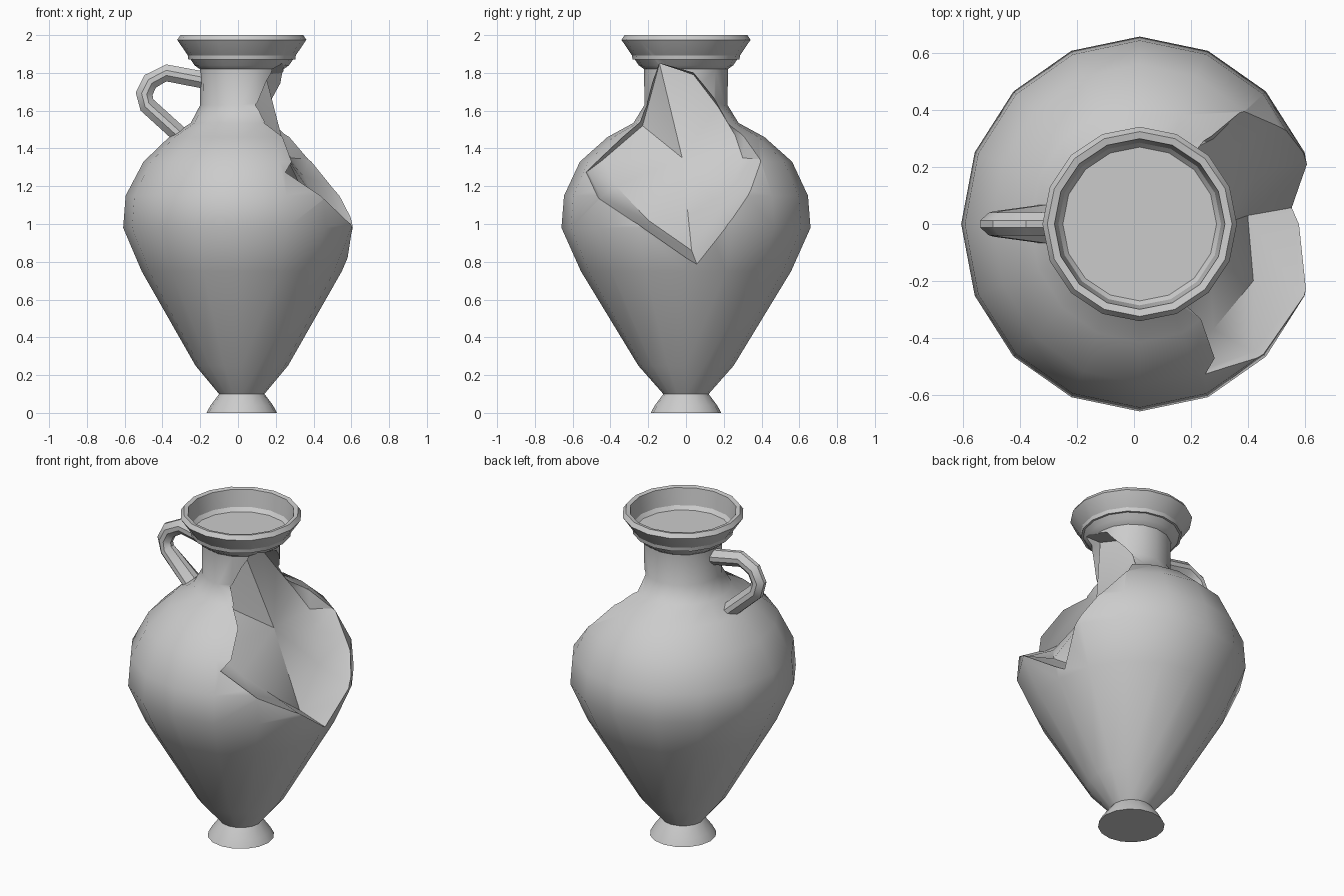
import bpy, bmesh, math
from mathutils import Vector

if "Cube" in bpy.data.objects:
    bpy.data.objects.remove(bpy.data.objects["Cube"])

CX = 0.02     # vessel axis
SIDES = 16


def make_object(name, bm):
    bmesh.ops.recalc_face_normals(bm, faces=bm.faces)
    me = bpy.data.meshes.new(name)
    bm.to_mesh(me)
    bm.free()
    ob = bpy.data.objects.new(name, me)
    bpy.context.collection.objects.link(ob)
    return ob


def loft(bm, rings, cap=True):
    """Skin a list of point rings into a closed solid."""
    loops = [[bm.verts.new(p) for p in r] for r in rings]
    n = len(loops[0])
    for a, b in zip(loops, loops[1:]):
        for i in range(n):
            j = (i + 1) % n
            bm.faces.new((a[i], a[j], b[j], b[i]))
    if cap:
        bm.faces.new(loops[0])
        bm.faces.new(loops[-1])
    return loops


def smooth(ob, deg):
    bpy.ops.object.select_all(action='DESELECT')
    ob.select_set(True)
    bpy.context.view_layer.objects.active = ob
    bpy.ops.object.shade_smooth_by_angle(angle=math.radians(deg))


# Vessel: foot, body, neck and dished rim (radius, z, y stretch)
profile = [(.187, 0, 1), (.165, .04, 1), (.12, .1, 1), (.245, .25, 1.03),
           (.53, .75, 1.05), (.628, .98, 1.05), (.615, 1.15, 1.05), (.52, 1.33, 1.08),
           (.385, 1.46, 1.08), (.27, 1.535, 1.03), (.22, 1.63, 1), (.222, 1.82, 1),
           (.25, 1.84, 1), (.335, 1.965, 1), (.342, 1.975, 1), (.325, 2, 1),
           (.30, 1.995, 1), (.283, 1.87, 1)]
bm = bmesh.new()
rings = []
for r, z, s in profile:
    angs = [2 * math.pi * i / SIDES for i in range(SIDES)]
    rings.append([(CX + r * math.cos(a), r * s * math.sin(a), z) for a in angs])
loft(bm, rings)
vessel = make_object("vessel", bm)

# Broken opening: inner edge on the flat back, outer edge on the vessel skin
inner = [(.40, .03, .86), (.43, .17, 1.1), (.35, .26, 1.25), (.28, .30, 1.35),
         (.20, .26, 1.47), (.14, .17, 1.62), (.12, .04, 1.79), (.13, -.14, 1.85),
         (.08, -.17, 1.74), (.05, -.23, 1.52), (.13, -.44, 1.34), (.28, -.37, 1.2),
         (.42, -.2, 1.02)]
outer = [(.57, .06, .78), (.60, .22, 1.0), (.49, .37, 1.22), (.40, .42, 1.34),
         (.27, .31, 1.48), (.20, .18, 1.63), (.24, .04, 1.80), (.22, -.14, 1.85),
         (.15, -.18, 1.74), (.12, -.24, 1.54), (.22, -.52, 1.28), (.42, -.45, 1.14),
         (.58, -.25, 1.0)]
far = []
for a, b in zip(inner, outer):
    a, b = Vector(a), Vector(b)
    d = b - a
    p = b + d * .4
    p.x = max(p.x, b.x + .12)
    p.z = min(p.z, 1.86)
    far.append(p)
bm = bmesh.new()
loops = loft(bm, [inner, outer, far, [(.95, p.y, p.z) for p in far]], cap=False)
for loop, c in ((loops[0], (.26, -.02, 1.35)), (loops[-1], (.95, -.02, 1.35))):
    v = bm.verts.new(c)
    for i in range(len(loop)):
        bm.faces.new((loop[i], loop[(i + 1) % len(loop)], v))
bmesh.ops.triangulate(bm, faces=bm.faces[:])
cutter = make_object("break_cutter", bm)
cutter.hide_render = True

mod = vessel.modifiers.new("break", 'BOOLEAN')
mod.operation = 'DIFFERENCE'
mod.solver = 'EXACT'
mod.object = cutter
bpy.context.view_layer.objects.active = vessel
vessel.select_set(True)
bpy.ops.object.modifier_apply(modifier=mod.name)
bpy.data.objects.remove(cutter)
smooth(vessel, 32)

# Handle: six-sided section swept along a bent path (x, z, half width)
path = [(-.17, 1.76, .045), (-.38, 1.80, .04), (-.465, 1.755, .04),
        (-.497, 1.69, .04), (-.482, 1.63, .045), (-.30, 1.465, .07)]
bm = bmesh.new()
rings = []
for i, (x, z, w) in enumerate(path):
    a, b = path[max(i - 1, 0)], path[min(i + 1, len(path) - 1)]
    n = Vector((-(b[1] - a[1]), 0, b[0] - a[0])).normalized()
    ring = []
    for u, v in ((1, .3), (.3, 1), (-.3, 1), (-1, .3), (-1, -.3), (-.3, -1), (.3, -1), (1, -.3)):
        ring.append(Vector((x, v * w, z)) + n * u * .045)
    rings.append(ring)
loft(bm, rings)
smooth(make_object("handle", bm), 30)
